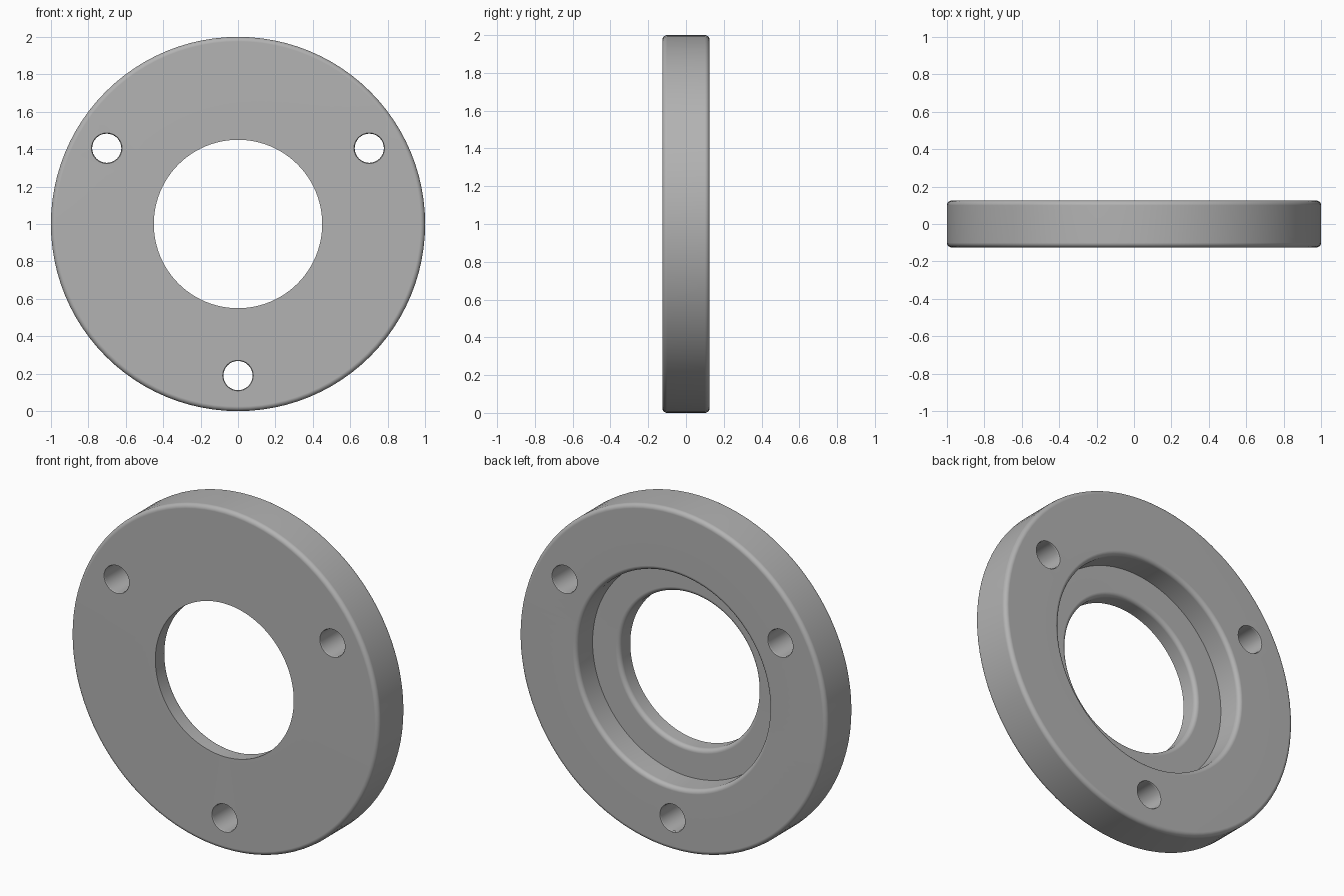
import bpy, bmesh, math
from mathutils import Matrix, Vector

if "Cube" in bpy.data.objects:
    bpy.data.objects.remove(bpy.data.objects["Cube"])

SEG = 96
HALF = 0.125          # half thickness
CENTRE = Vector((0, 0, 1))


def fillet(cx, cy, r, a0, a1, n=5):
    """Arc points (radius, y) about a centre, angles in degrees."""
    return [(cx + r * math.cos(math.radians(a0 + (a1 - a0) * i / n)),
             cy + r * math.sin(math.radians(a0 + (a1 - a0) * i / n)))
            for i in range(n + 1)]


def lathe(name, profile, segments, centre, closed):
    """Spin a (radius, y) profile about a y-parallel axis."""
    bm = bmesh.new()
    rings = []
    for i in range(segments):
        a = 2 * math.pi * i / segments
        rings.append([bm.verts.new(centre + Vector((r * math.cos(a), y, r * math.sin(a))))
                      for r, y in profile])
    n = len(profile)
    for i in range(segments):
        p, q = rings[i], rings[(i + 1) % segments]
        for j in range(n if closed else n - 1):
            k = (j + 1) % n
            bm.faces.new((p[j], p[k], q[k], q[j]))
    if not closed:
        for j in (0, n - 1):
            bm.faces.new([ring[j] for ring in rings])
    bmesh.ops.recalc_face_normals(bm, faces=bm.faces)
    mesh = bpy.data.meshes.new(name)
    bm.to_mesh(mesh)
    bm.free()
    obj = bpy.data.objects.new(name, mesh)
    bpy.context.collection.objects.link(obj)
    return obj


# Flange ring: rounded rim, plain bore in front, counterbore at the back
R, BORE, STEP, F = 1.0, 0.45, 0.625, 0.025
FLOOR = HALF - 0.15
profile = [(BORE, -HALF)]
profile += fillet(R - F, -HALF + F, F, -90, 0)
profile += fillet(R - F, HALF - F, F, 0, 90)
profile += fillet(STEP + F, HALF - F, F, 90, 180)
profile += [(STEP, FLOOR)]
profile += fillet(BORE + F, FLOOR - F, F, 90, 180)
flange = lathe("flange_ring", profile, SEG, CENTRE, True)

steel = bpy.data.materials.new("steel_grey")
steel.diffuse_color = (0.45, 0.45, 0.45, 1)
steel.use_nodes = True
steel.node_tree.nodes["Principled BSDF"].inputs["Base Color"].default_value = steel.diffuse_color
flange.data.materials.append(steel)

# Three bolt holes, slightly eased at both mouths
bpy.context.view_layer.objects.active = flange
flange.select_set(True)
for angle in (30, 150, 270):
    a = math.radians(angle)
    pos = CENTRE + 0.81 * Vector((math.cos(a), 0, math.sin(a)))
    hole = [(0.082, -0.2), (0.082, -HALF), (0.078, -HALF + 0.006),
            (0.078, HALF - 0.006), (0.082, HALF), (0.082, 0.2)]
    cutter = lathe("bolt_hole_cutter", hole, 32, pos, False)
    cutter.hide_render = True
    mod = flange.modifiers.new("bolt_hole", 'BOOLEAN')
    mod.operation = 'DIFFERENCE'
    mod.solver = 'EXACT'
    mod.object = cutter
    bpy.ops.object.modifier_apply(modifier=mod.name)
    bpy.data.objects.remove(cutter)

bpy.ops.object.shade_smooth_by_angle(angle=math.radians(35))
normals = flange.modifiers.new("even_shading", 'WEIGHTED_NORMAL')
normals.keep_sharp = True
